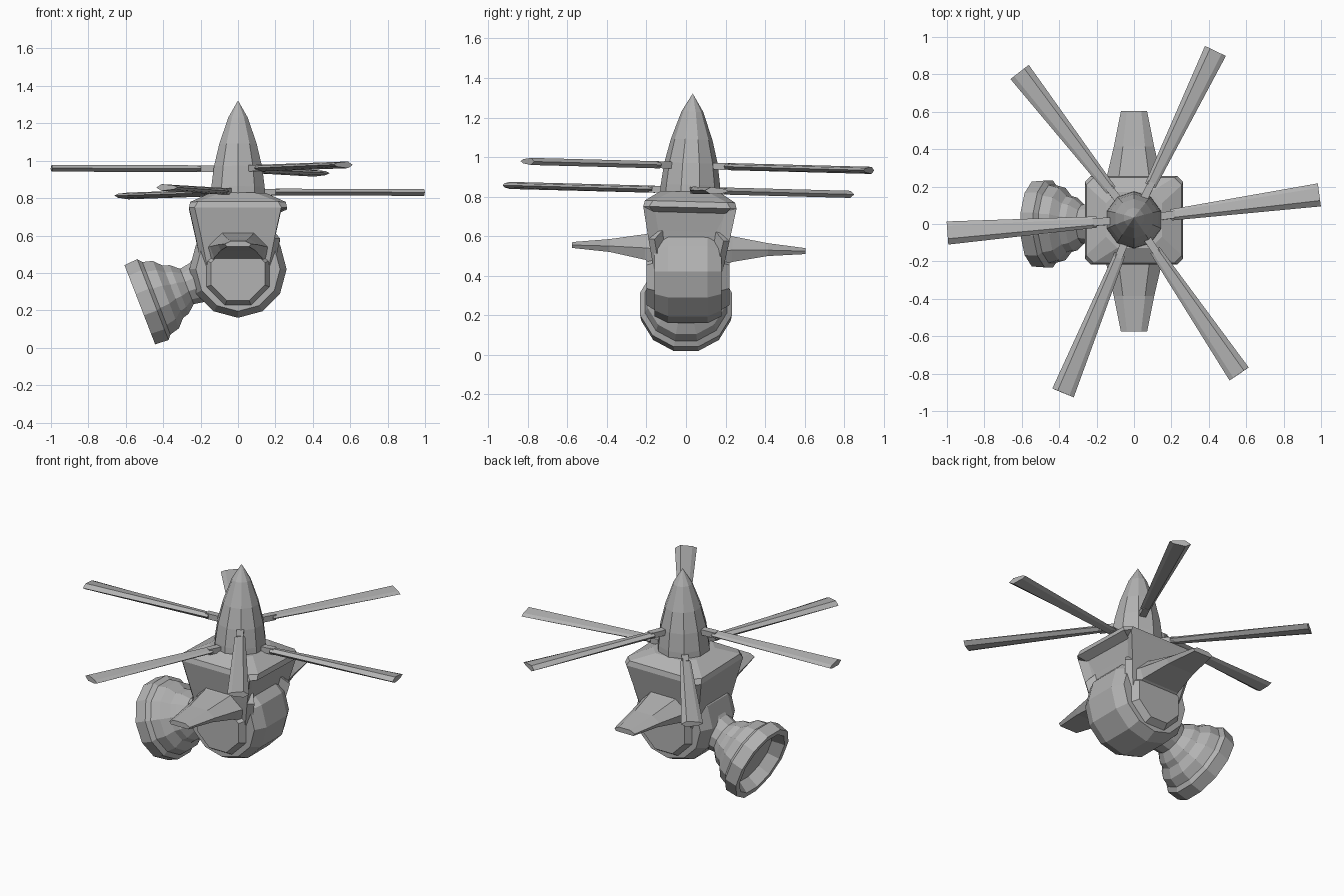
import bpy, bmesh, math
from mathutils import Matrix, Vector

old = bpy.data.objects.get("Cube")
if old:
    bpy.data.objects.remove(old, do_unlink=True)

grey = bpy.data.materials.new("plain_grey")
grey.use_nodes = True
grey.diffuse_color = (0.45, 0.45, 0.45, 1)
grey.node_tree.nodes["Principled BSDF"].inputs["Base Color"].default_value = (0.45, 0.45, 0.45, 1)

# The rotor axis leans slightly backwards
TILT = Matrix.Rotation(math.radians(-1.5), 4, 'X')


def finish(bm, name, matrix):
    bmesh.ops.transform(bm, matrix=matrix, verts=bm.verts)
    bmesh.ops.recalc_face_normals(bm, faces=bm.faces)
    mesh = bpy.data.meshes.new(name)
    bm.to_mesh(mesh)
    bm.free()
    mesh.materials.append(grey)
    obj = bpy.data.objects.new(name, mesh)
    bpy.context.collection.objects.link(obj)
    return obj


def loft(sections):
    """Skin rings of equal point count and cap both ends."""
    bm = bmesh.new()
    rings = [[bm.verts.new(p) for p in s] for s in sections]
    n = len(rings[0])
    for a, b in zip(rings, rings[1:]):
        for i in range(n):
            j = (i + 1) % n
            bm.faces.new((a[i], a[j], b[j], b[i]))
    bm.faces.new(rings[0])
    bm.faces.new(rings[-1])
    return bm


def lathe(name, profile, sides, matrix, phase=0.0):
    """Profile is (radius, height) pairs around local z."""
    def ring(r, z):
        angles = [2 * math.pi * (i + phase) / sides for i in range(sides)]
        return [(r * math.cos(a), r * math.sin(a), z) for a in angles]
    bm = loft([ring(r, z) for r, z in profile])
    bmesh.ops.remove_doubles(bm, verts=bm.verts, dist=0.002)
    return finish(bm, name, matrix)


# Pointed spinner
lathe("spinner", [(0.155, 0.78), (0.15, 0.86), (0.135, 0.97), (0.105, 1.09),
                  (0.055, 1.23), (0.0005, 1.322)], 10, TILT, 0.5)


# Hood: square with cut corners, flaring up to the rotor
def hood_ring(hx, hy, c, z):
    return [(hx, -hy + c, z), (hx, hy - c, z), (hx - c, hy, z), (-hx + c, hy, z),
            (-hx, hy - c, z), (-hx, -hy + c, z), (-hx + c, -hy, z), (hx - c, -hy, z)]


bm = loft([hood_ring(0.185, 0.165, 0.03, 0.38), hood_ring(0.225, 0.205, 0.03, 0.58),
           hood_ring(0.262, 0.236, 0.03, 0.745), hood_ring(0.255, 0.228, 0.04, 0.775),
           hood_ring(0.15, 0.15, 0.06, 0.825)])
# Recessed panel on the side away from the nozzle
bm.normal_update()
side = [f for f in bm.faces if f.calc_center_median().x > 0.19
        and 0.4 < f.calc_center_median().z < 0.72]
bmesh.ops.recalc_face_normals(bm, faces=bm.faces)
bmesh.ops.inset_region(bm, faces=side, thickness=0.04, depth=-0.05)
finish(bm, "hood", TILT)

# Drum lying front to back, with a raised boss on both ends
to_y = Matrix.Translation((0, 0.01, 0.42)) @ Matrix.Rotation(math.radians(90), 4, 'X')
lathe("drum", [(0.225, -0.17), (0.26, -0.1), (0.26, 0.1), (0.225, 0.17)], 12, to_y)
to_boss = Matrix.Translation((0, 0.01, 0.395)) @ Matrix.Rotation(math.radians(90), 4, 'X')
lathe("drum_boss", [(0.155, -0.21), (0.195, -0.15), (0.195, 0.15), (0.155, 0.21)],
      8, to_boss, 0.5)


# Short tapered wings, front and back
def wing_ring(y, w, low, mid, top):
    return [(w, y, mid), (w * 0.55, y, top), (-w * 0.55, y, top), (-w, y, mid),
            (-w * 0.85, y, low), (w * 0.85, y, low)]


for name, sign in (("front_wing", -1), ("back_wing", 1)):
    bm = loft([wing_ring(sign * 0.14, 0.18, 0.43, 0.53, 0.63),
               wing_ring(sign * 0.22, 0.15, 0.475, 0.535, 0.605),
               wing_ring(sign * 0.4, 0.108, 0.51, 0.54, 0.575),
               wing_ring(sign * 0.59, 0.07, 0.525, 0.54, 0.555)])
    finish(bm, name, TILT)

# Flared nozzle pointing sideways and down, open at the end
axis = Vector((0.93, 0, 0.36)).normalized()
to_nozzle = Matrix.Translation((-0.525, 0, 0.23)) @ axis.to_track_quat('Z', 'Y').to_matrix().to_4x4()
lathe("nozzle", [(0.17, 0.07), (0.2, 0.0), (0.235, 0.0), (0.24, 0.075), (0.215, 0.095),
                 (0.2, 0.15), (0.155, 0.19), (0.145, 0.225), (0.105, 0.27),
                 (0.115, 0.33), (0.18, 0.42)], 12, to_nozzle, 0.5)


# Two three-bladed rotors turning opposite ways
def blade_ring(r, half, thick, hand):
    outline = [(-1, 0), (-0.6, 0.6), (0.5, 1), (1, 0), (0.5, -1), (-0.6, -0.6)]
    return [(r, hand * s * half, t * thick) for s, t in outline]


for rotor, z, start, hand in (("upper", 0.957, 64.2, 1), ("lower", 0.833, 7.7, -1)):
    for k in range(3):
        place = (TILT @ Matrix.Translation((0, 0, z))
                 @ Matrix.Rotation(math.radians(start + 120 * k), 4, 'Z'))
        bm = loft([blade_ring(0.2, 0.03, 0.018, hand), blade_ring(1.0, 0.062, 0.018, hand)])
        finish(bm, f"{rotor}_blade_{k + 1}", place)
        bm = bmesh.new()
        bmesh.ops.create_cube(bm, size=1, matrix=Matrix.Translation((0.15, 0, 0))
                              @ Matrix.Diagonal((0.14, 0.04, 0.034, 1)))
        finish(bm, f"{rotor}_blade_root_{k + 1}", place)
